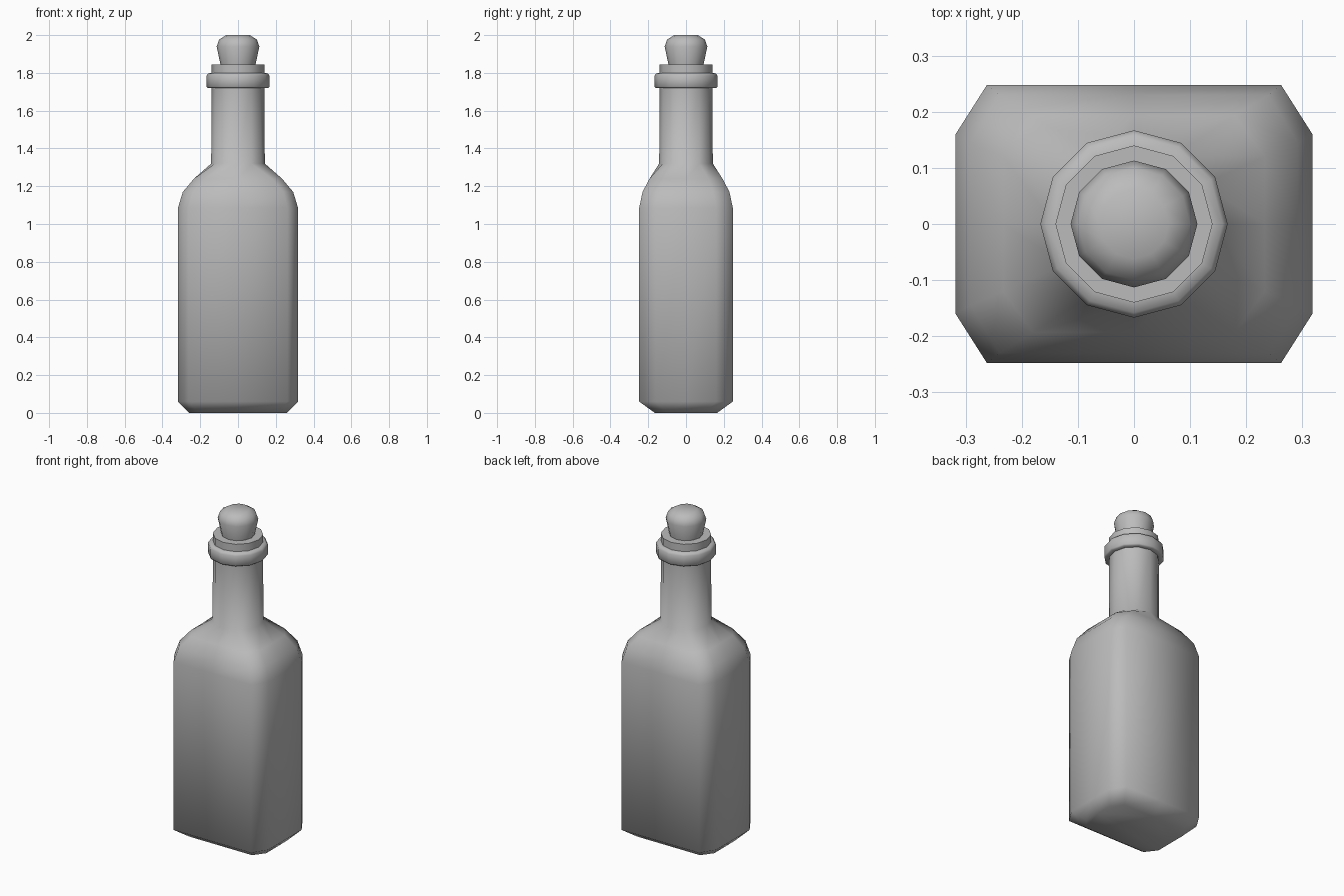
import bpy
import bmesh
from math import radians, sin, cos, pi

SIDES = 12

cube = bpy.data.objects.get("Cube")
if cube:
    bpy.data.objects.remove(cube, do_unlink=True)

grey = bpy.data.materials.new("plain grey")
grey.use_nodes = True
colour = (0.5, 0.5, 0.5, 1)
grey.diffuse_color = colour
grey.node_tree.nodes["Principled BSDF"].inputs["Base Color"].default_value = colour


def circle(r, z):
    return [(r * cos(2 * pi * i / SIDES), r * sin(2 * pi * i / SIDES), z)
            for i in range(SIDES)]


def box_ring(x, y, z, cx, cy):
    """Rectangle with cut corners; cx and cy are the ends of its straight edges."""
    quarter = [(x, 0), (x, cy), (cx, y), (0, y)]
    half = quarter + [(-a, b) for a, b in quarter[2::-1]]
    return [(a, b, z) for a, b in half + [(a, -b) for a, b in half[5:0:-1]]]


def loft(name, rings):
    """Skin a stack of rings and close both ends."""
    bm = bmesh.new()
    loops = [[bm.verts.new(p) for p in ring] for ring in rings]
    for low, high in zip(loops, loops[1:]):
        for i in range(SIDES):
            j = (i + 1) % SIDES
            bm.faces.new((low[i], low[j], high[j], high[i]))
    bm.faces.new(loops[0][::-1])
    bm.faces.new(loops[-1])
    mesh = bpy.data.meshes.new(name)
    bm.to_mesh(mesh)
    bm.free()
    mesh.materials.append(grey)
    obj = bpy.data.objects.new(name, mesh)
    bpy.context.collection.objects.link(obj)
    bpy.ops.object.select_all(action="DESELECT")
    obj.select_set(True)
    bpy.context.view_layer.objects.active = obj
    bpy.ops.object.shade_smooth_by_angle(angle=radians(75))
    return obj


# Square body with bevelled base and shoulders running into the round neck
loft("bottle_body", [
    box_ring(0.26, 0.165, 0.0, 0.21, 0.10),
    box_ring(0.318, 0.248, 0.06, 0.262, 0.16),
    box_ring(0.318, 0.248, 1.085, 0.262, 0.16),
    box_ring(0.292, 0.23, 1.17, 0.24, 0.145),
    box_ring(0.233, 0.193, 1.24, 0.18, 0.12),
    circle(0.142, 1.32),
    circle(0.139, 1.73),
])

# Collar and lip around the mouth
loft("collar", [circle(r, z) for r, z in (
    (0.138, 1.72), (0.16, 1.72), (0.167, 1.727), (0.167, 1.785),
    (0.158, 1.797), (0.14, 1.80), (0.14, 1.845))])

# Tapered stopper with a rounded top
loft("stopper", [circle(r, z) for r, z in (
    (0.085, 1.78), (0.093, 1.845), (0.113, 1.94), (0.10, 1.977), (0.062, 2.0))])
